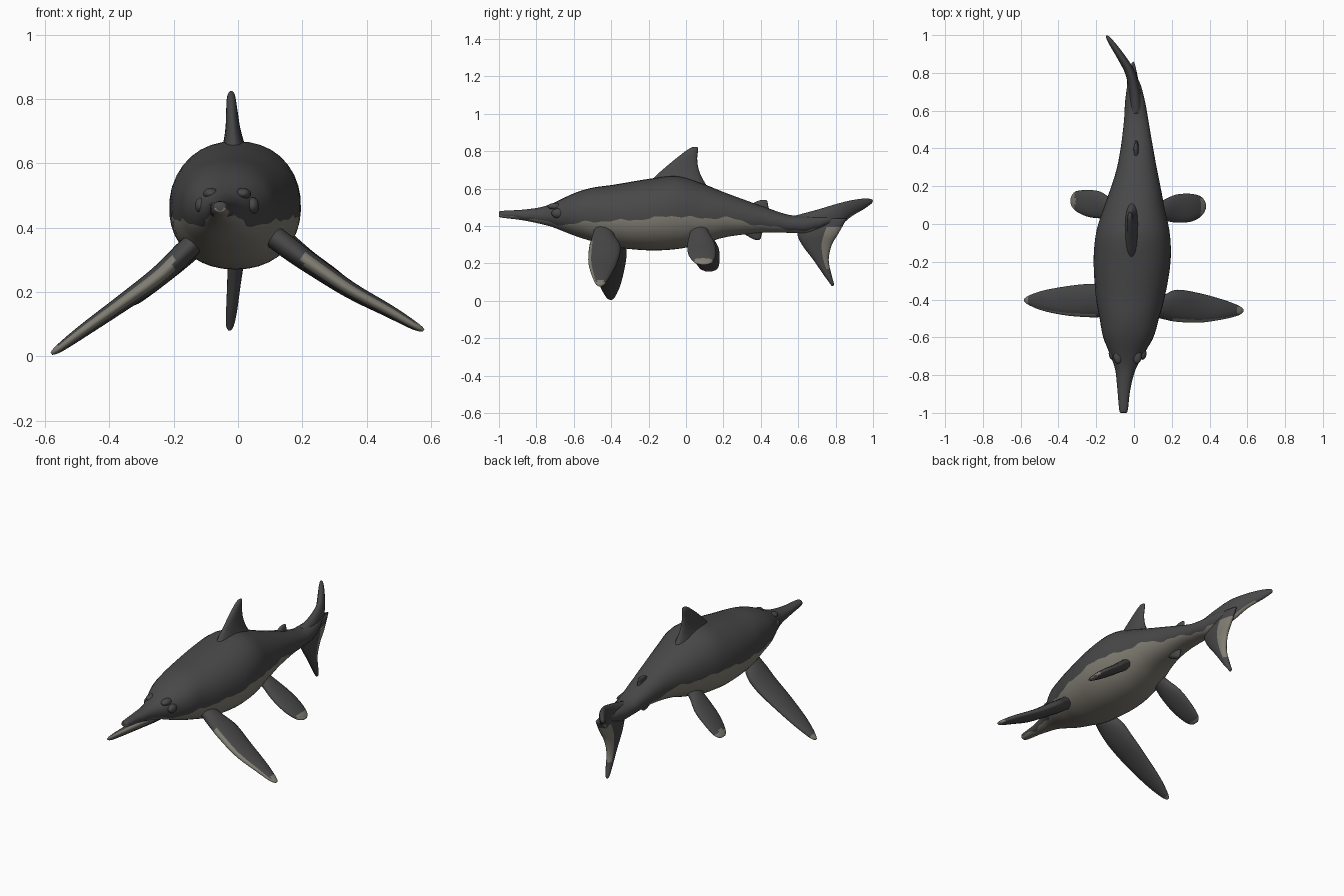
import bpy, bmesh, math
from mathutils import Vector


def material(name, rgb):
    m = bpy.data.materials.new(name)
    m.diffuse_color = (*rgb, 1)
    return m


MATS = [material("dark_grey_skin", (0.065, 0.065, 0.066)),
        material("pale_belly", (0.22, 0.207, 0.172))]


def spline(rows, sub):
    """Catmull-Rom interpolation through rows of numbers."""
    out = []
    for i in range(len(rows) - 1):
        p0, p1 = rows[max(i - 1, 0)], rows[i]
        p2, p3 = rows[i + 1], rows[min(i + 2, len(rows) - 1)]
        for k in range(sub):
            t = k / sub
            out.append([0.5 * (2 * b + (c - a) * t + (2 * a - 5 * b + 4 * c - d) * t * t
                               + (3 * b - a - 3 * c + d) * t ** 3)
                        for a, b, c, d in zip(p0, p1, p2, p3)])
    out.append(list(rows[-1]))
    return out


def loft(name, rings, is_pale):
    """Skin closed rings; is_pale(face centre, segment fraction) picks the colour."""
    bm = bmesh.new()
    vr = [[bm.verts.new(p) for p in r] for r in rings]
    n = len(vr[0])
    for a, b in zip(vr, vr[1:]):
        for j in range(n):
            f = bm.faces.new((a[j], a[(j + 1) % n], b[(j + 1) % n], b[j]))
            f.material_index = int(is_pale(f.calc_center_median(), (j + 0.5) / n))
    for r in (vr[0], vr[-1]):
        f = bm.faces.new(r)
        f.material_index = int(is_pale(f.calc_center_median(), 0.25))
    bmesh.ops.recalc_face_normals(bm, faces=bm.faces)
    me = bpy.data.meshes.new(name)
    bm.to_mesh(me)
    bm.free()
    for m in MATS:
        me.materials.append(m)
    ob = bpy.data.objects.new(name, me)
    bpy.context.collection.objects.link(ob)
    for p in me.polygons:
        p.use_smooth = True
    return ob


def fin(name, rows, place, normal, is_pale=lambda c, u: False, n=20):
    """Rows end in half thickness; place(row) gives leading and trailing points."""
    nrm = Vector(normal).normalized()
    rings = []
    for r in spline(rows, 5):
        lead, trail = (Vector(p) for p in place(r))
        c, a = (lead + trail) / 2, (trail - lead) / 2
        rings.append([c + a * math.cos(2 * math.pi * j / n)
                      + nrm * r[-1] * math.sin(2 * math.pi * j / n) for j in range(n)])
    return loft(name, rings, is_pale)


# Body: y, left x, right x, bottom z, top z, height of the colour border
BODY = [(-1.0, -.068, -.045, .452, .474, .456), (-.985, -.078, -.033, .445, .481, .452),
        (-.88, -.088, -.02, .432, .487, .444), (-.78, -.098, .005, .412, .50, .43),
        (-.71, -.12, .04, .393, .523, .412), (-.6, -.163, .103, .35, .575, .412),
        (-.5, -.182, .132, .318, .605, .425), (-.38, -.203, .165, .287, .622, .428),
        (-.2, -.214, .194, .27, .652, .44), (-.05, -.202, .19, .277, .668, .455),
        (.08, -.163, .163, .303, .63, .44), (.2, -.12, .14, .338, .582, .447),
        (.3, -.09, .12, .354, .545, .425), (.42, -.068, .098, .366, .502, .40),
        (.55, -.053, .076, .364, .46, .385), (.65, -.047, .058, .365, .455, .372),
        (.75, -.035, .03, .40, .455, .404), (.82, -.034, -.016, .43, .445, .432)]


def body_ring(r):
    y, xl, xr, zb, zt, zw = r
    cx, w, cz, h = (xl + xr) / 2, (xr - xl) / 2, (zb + zt) / 2, (zt - zb) / 2
    zw += 0.006 * math.sin(31 * y) + 0.004 * math.sin(67 * y)
    u = max(-.9, min(.9, (zw - cz) / h))
    tb = math.asin(math.copysign(abs(u) ** (1 / .92), u))
    ts = [tb + (math.pi - 2 * tb) * j / 18 for j in range(18)]
    ts += [math.pi - tb + (math.pi + 2 * tb) * j / 18 for j in range(18)]
    pw = lambda v: math.copysign(abs(v) ** .92, v)
    return [Vector((cx + w * pw(math.cos(t)), y, cz + h * pw(math.sin(t)))) for t in ts]


loft("body", [body_ring(r) for r in spline(BODY, 5)], lambda c, u: u > 0.5)

# Flippers: x, z, leading y, trailing y, half thickness
FLIPPERS = {
    "front_flipper_right": [(.10, .38, -.49, -.40, .035), (.16, .335, -.505, -.375, .035),
                            (.23, .285, -.518, -.348, .032), (.35, .205, -.522, -.367, .026),
                            (.47, .14, -.505, -.40, .02), (.55, .094, -.485, -.43, .013),
                            (.577, .08, -.468, -.448, .005)],
    "front_flipper_left": [(-.12, .37, -.48, -.38, .035), (-.18, .31, -.493, -.325, .035),
                           (-.25, .245, -.493, -.318, .032), (-.36, .165, -.484, -.33, .026),
                           (-.48, .08, -.46, -.352, .02), (-.555, .025, -.43, -.378, .013),
                           (-.58, .008, -.41, -.395, .005)],
    "rear_flipper_right": [(.09, .40, .03, .11, .03), (.15, .36, .02, .125, .028),
                           (.22, .305, .008, .155, .024), (.30, .25, .012, .16, .02),
                           (.355, .21, .04, .145, .013), (.378, .195, .075, .115, .005)],
    "rear_flipper_left": [(-.07, .38, .05, .12, .03), (-.12, .345, .035, .135, .028),
                          (-.18, .29, .03, .172, .024), (-.25, .23, .04, .18, .02),
                          (-.31, .178, .07, .172, .013), (-.333, .16, .10, .145, .005)],
}
for name, rows in FLIPPERS.items():
    side = 1 if name.endswith("right") else -1
    front = name.startswith("front")
    tip = (.55 if side > 0 else .557) if front else (.355 if side > 0 else .312)

    def pale(c, u, front=front, tip=tip):
        edge = front and .4 < u < .6 and abs(c.x) > .2
        return abs(c.x) > tip or edge
    fin(name, rows, lambda r: ((r[0], r[2], r[1]), (r[0], r[3], r[1])),
        (.55 * side, 0, .83), pale)

# Upright fins: z, front y, back y, x, half thickness
across = lambda r: ((r[3], r[1], r[0]), (r[3], r[2], r[0]))
fin("dorsal_fin", [(.60, -.22, .12, -.01, .055), (.66, -.17, .085, -.013, .034),
                   (.71, -.115, .066, -.016, .023), (.76, -.055, .06, -.019, .018),
                   (.80, -.003, .064, -.021, .014), (.818, .025, .064, -.021, .009),
                   (.824, .04, .058, -.021, .003)], across, (1, 0, 0))
fin("small_back_fin", [(.47, .29, .45, .013, .022), (.505, .33, .44, .012, .014),
                       (.53, .375, .436, .01, .011), (.538, .395, .43, .01, .004)],
    across, (1, 0, 0))
fin("small_belly_fin", [(.39, .26, .42, .014, .025), (.355, .315, .405, .012, .017),
                        (.335, .35, .40, .012, .012), (.326, .37, .392, .012, .004)],
    across, (1, 0, 0))

# Tail fluke: lower lobe by height, upper lobe along its sideways sweep
fin("tail_lower_lobe", [(.44, .60, .86, -.005, .022), (.36, .595, .815, -.003, .03),
                        (.30, .62, .78, -.006, .026), (.22, .68, .763, -.013, .021),
                        (.14, .735, .778, -.02, .017), (.095, .768, .79, -.025, .012),
                        (.08, .778, .788, -.026, .004)], across, (1, 0, 0),
    lambda c, u: .17 < c.z < .395 and (u < .2 or u > .8))
fin("tail_upper_lobe", [(.58, .365, .455, .012, .035), (.70, .375, .487, .004, .03),
                        (.80, .385, .517, -.02, .027), (.88, .448, .537, -.065, .023),
                        (.95, .49, .547, -.112, .017), (.988, .517, .545, -.138, .01),
                        (.998, .528, .538, -.144, .003)],
    lambda r: ((r[3], r[0], r[2]), (r[3], r[0], r[1])), (1, .2, 0),
    lambda c, u: .76 < c.y < .93 and (u < .1 or u > .9))

# Eye bulges and brows on the head
for side, x in (("left", -.112), ("right", .044)):
    s = -1 if side == "left" else 1
    for part, dx, y, z, size in (("eye", 0, -.685, .468, (.022, .034, .026)),
                                 ("brow", -.028 * s, -.70, .505, (.024, .04, .018))):
        bpy.ops.mesh.primitive_uv_sphere_add(segments=20, ring_count=12, radius=1,
                                             location=(x + dx, y, z))
        ob = bpy.context.object
        ob.name = f"{part}_{side}"
        ob.scale = size
        ob.data.materials.append(MATS[0])
        bpy.ops.object.shade_smooth()
